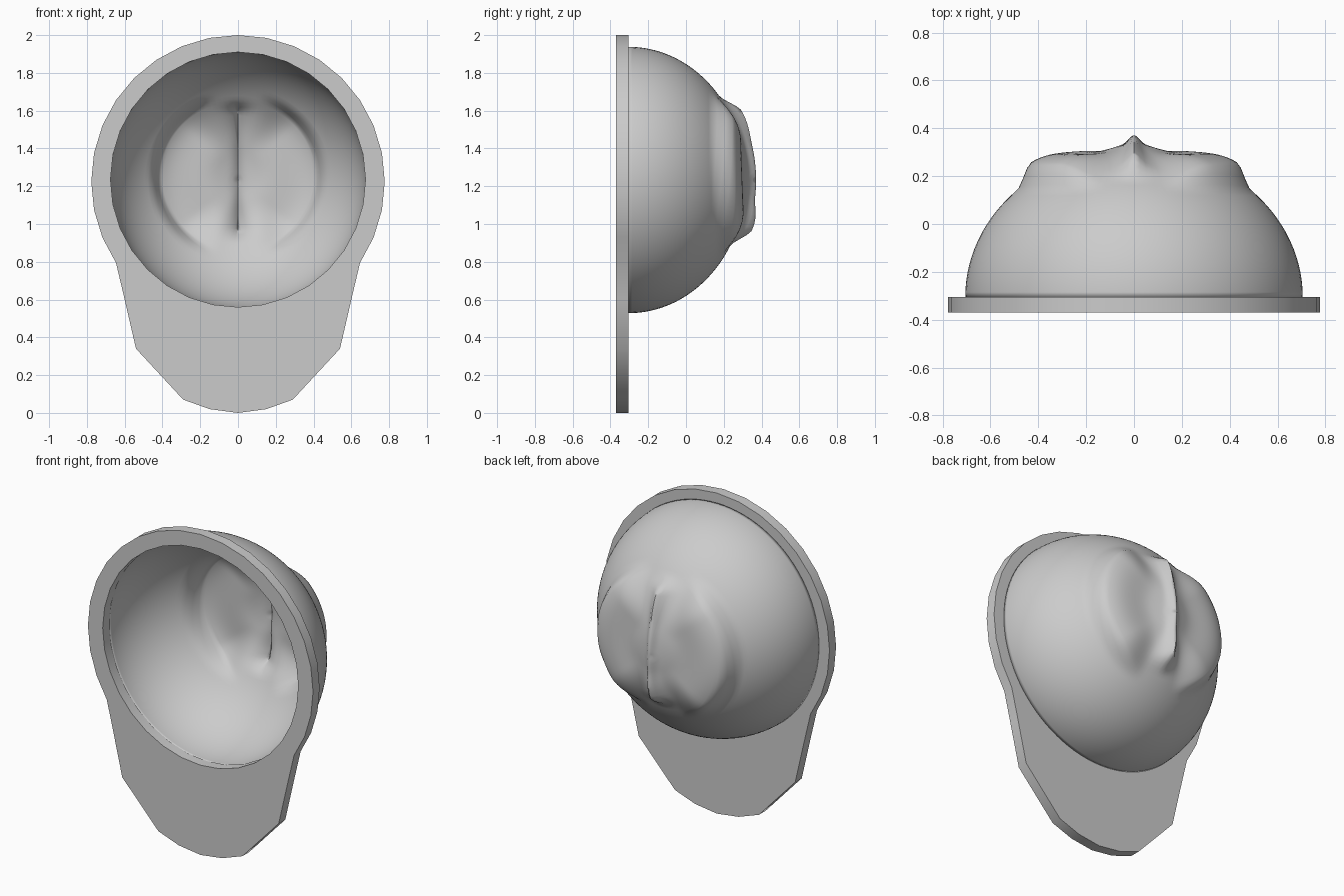
import bpy, bmesh, math

if "Cube" in bpy.data.objects:
    bpy.data.objects.remove(bpy.data.objects["Cube"])

ZC = 1.23          # height of the crown axis
PLATE_F, PLATE_B = -0.37, -0.305


def finish(bm, name, angle):
    bmesh.ops.recalc_face_normals(bm, faces=bm.faces)
    me = bpy.data.meshes.new(name)
    bm.to_mesh(me)
    bm.free()
    ob = bpy.data.objects.new(name, me)
    bpy.context.collection.objects.link(ob)
    bpy.ops.object.select_all(action='DESELECT')
    ob.select_set(True)
    bpy.context.view_layer.objects.active = ob
    bpy.ops.object.shade_smooth_by_angle(angle=math.radians(angle))
    return ob


def step(a, b, t):
    t = max(0.0, min(1.0, (t - a) / (b - a)))
    return t * t * (3 - 2 * t)


# Brim: flat plate with a round opening and a visor hanging down
def brim():
    n = 32
    side = [(0.60, 0.60), (0.54, 0.34), (0.29, 0.07), (0.15, 0.02)]
    outline = [(0.777 * math.cos(i * math.tau / n), 1.225 + 0.775 * math.sin(i * math.tau / n))
               for i in range(-3, 20)]
    outline += [(-x, z) for x, z in side] + [(0, 0)] + side[::-1]
    hole = [(0.675 * math.cos(i * math.tau / n), 1.235 + 0.675 * math.sin(i * math.tau / n))
            for i in range(-3, n - 3)]
    bm = bmesh.new()
    loops = [[bm.verts.new((x, y, z)) for x, z in pts]
             for pts, y in ((outline, PLATE_F), (hole, PLATE_F), (hole, PLATE_B), (outline, PLATE_B))]
    for k in range(4):
        a, b = loops[k], loops[(k + 1) % 4]
        for i in range(n):
            j = (i + 1) % n
            bm.faces.new((a[i], a[j], b[j], b[i]))
    return finish(bm, "brim", 40)


# Raised folds on the crown: one central ridge and a curved ridge on each side
def lift(x, z):
    ax = abs(x)
    centre = 0.056 * (0.6 * math.exp(-(ax / 0.028) ** 2) + 0.4 * math.exp(-(ax / 0.09) ** 2))
    centre += 0.025 * step(1.15, 1.0, z) * math.exp(-(ax / 0.06) ** 2)
    centre += 0.014 * step(1.4, 1.58, z) * math.exp(-(ax / 0.06) ** 2)
    centre *= step(0.88, 0.97, z) * step(1.68, 1.60, z)
    dz = (z - 1.26) / 0.43
    q = math.hypot(ax / 0.445, dz)
    around = step(0.25, 0.75, ax / 0.445 / max(q, 0.001))
    rim = (0.072 * step(0.3, 1.0, q)) * step(1.1, 0.97, q) * around
    return centre + rim


# Crown: half ellipsoid shell displaced by the folds
def crown():
    seg, rings = 96, 48
    bm = bmesh.new()

    def vert(r, y, a):
        x, z = r * math.cos(a), ZC + 0.003 + r * math.sin(a)
        return bm.verts.new((x, y + lift(x, z), z))

    rows = []
    for k in range(1, rings + 1):
        p = k / rings * math.pi / 2
        rows.append([vert(0.705 * math.sin(p), PLATE_B + 0.62 * math.cos(p), i * math.tau / seg)
                     for i in range(seg)])
    tip = vert(0, PLATE_B + 0.62, 0)
    for i in range(seg):
        j = (i + 1) % seg
        bm.faces.new((tip, rows[0][i], rows[0][j]))
        for a, b in zip(rows, rows[1:]):
            bm.faces.new((a[i], b[i], b[j], a[j]))
    ob = finish(bm, "crown", 60)
    m = ob.modifiers.new("thickness", 'SOLIDIFY')
    m.thickness = 0.03
    m.offset = -1
    return ob


brim()
crown()
